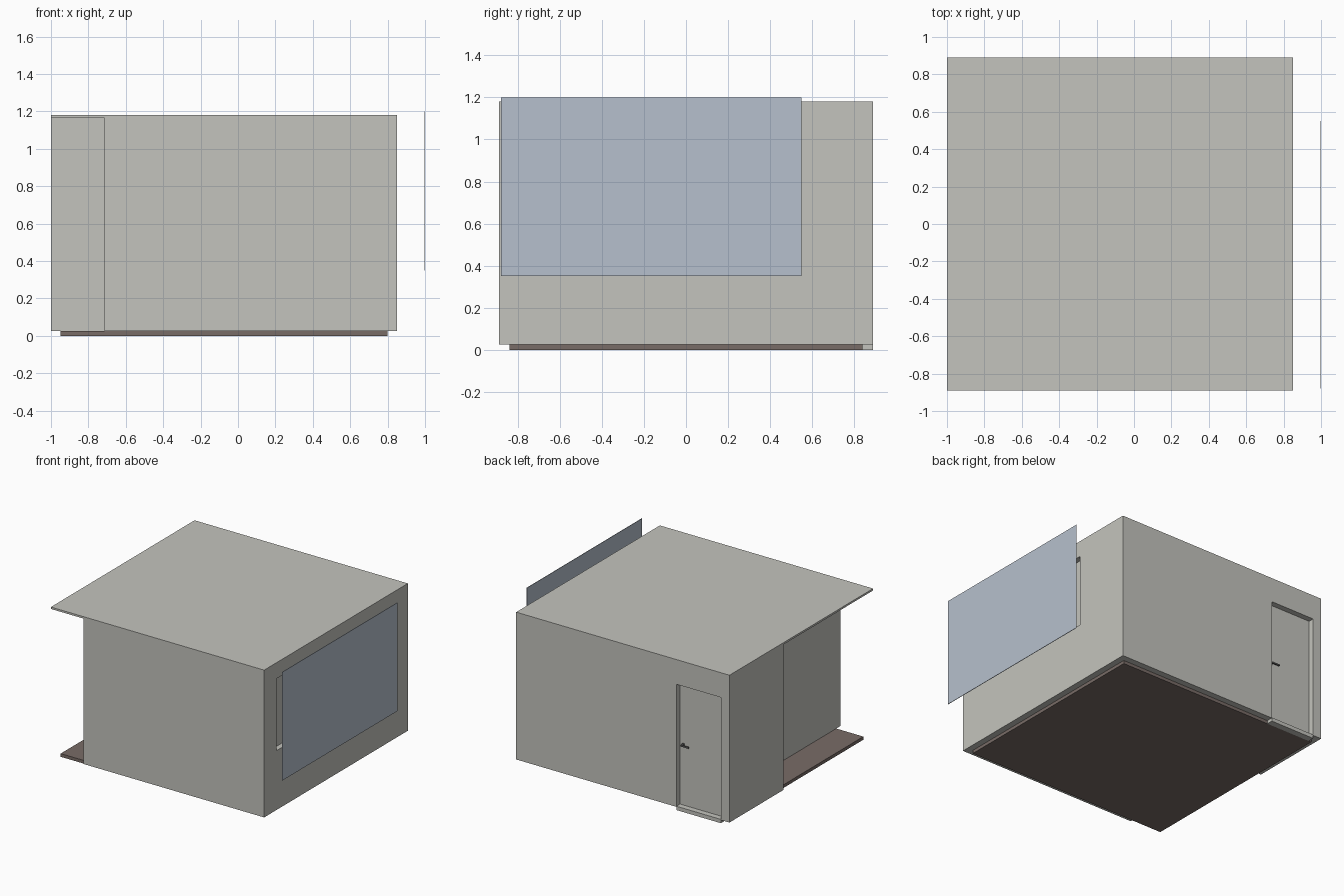
import bpy
import bmesh

cube = bpy.data.objects.get("Cube")
if cube:
    bpy.data.objects.remove(cube, do_unlink=True)


def material(name, rgb):
    mat = bpy.data.materials.new(name)
    mat.use_nodes = True
    colour = (*rgb, 1.0)
    mat.diffuse_color = colour
    mat.node_tree.nodes["Principled BSDF"].inputs["Base Color"].default_value = colour
    return mat


PLASTER = material("pale_grey_plaster", (0.55, 0.55, 0.51))
TIMBER = material("brown_floor", (0.19, 0.15, 0.135))
GLASS = material("pale_blue_glass", (0.47, 0.53, 0.61))
METAL = material("dark_grey_metal", (0.14, 0.14, 0.14))


def box(name, x, y, z, mat):
    """Box spanning the given (low, high) range on each axis."""
    mesh = bpy.data.meshes.new(name)
    bm = bmesh.new()
    bmesh.ops.create_cube(bm, size=1)
    for v in bm.verts:
        v.co = [low + (c + 0.5) * (high - low)
                for c, (low, high) in zip(v.co, (x, y, z))]
    bm.to_mesh(mesh)
    bm.free()
    mesh.materials.append(mat)
    obj = bpy.data.objects.new(name, mesh)
    bpy.context.collection.objects.link(obj)
    return obj


def carve(target, cutters):
    """Subtract the cutters, bake the result and remove them."""
    for cutter in cutters:
        cutter.hide_render = True
        mod = target.modifiers.new(cutter.name, "BOOLEAN")
        mod.operation = "DIFFERENCE"
        mod.solver = "EXACT"
        mod.object = cutter
    graph = bpy.context.evaluated_depsgraph_get()
    graph.update()
    mesh = bpy.data.meshes.new_from_object(target.evaluated_get(graph))
    target.modifiers.clear()
    target.data = mesh
    for cutter in cutters:
        bpy.data.objects.remove(cutter, do_unlink=True)


# Shared outlines
BASE = 0.025
BACK = 0.89
DOOR_X = (-0.926, -0.54)
DOOR_FACE = 0.845
WINDOW_Y = (-0.74, 0.41)
WINDOW_Z = (0.49, 1.055)

# House body: roof and walls in one, with open porch, door and window recesses
house = box("house_walls_and_roof", (-1, 0.85), (-BACK, BACK), (BASE, 1.18), PLASTER)
carve(house, [
    box("porch_cutter", (-1.1, -0.715), (-1, 0.22), (-0.1, 1.165), PLASTER),
    box("door_cutter", DOOR_X, (0.835, 1), (-0.1, 0.986), PLASTER),
    box("window_cutter", (0.80, 1), WINDOW_Y, WINDOW_Z, PLASTER),
])

# Floor slab, showing as the porch deck
box("floor_slab", (-0.95, 0.80), (-0.84, 0.84), (0, BASE), TIMBER)

# Back door with threshold
box("door_leaf", DOOR_X, (0.83, DOOR_FACE), (BASE, 0.986), PLASTER)
box("door_threshold", DOOR_X, (0.84, BACK), (0, 0.03), PLASTER)

# Door handle: rose, neck and lever
box("handle_rose", (-0.578, -0.558), (DOOR_FACE, 0.85), (0.49, 0.515), METAL)
box("handle_neck", (-0.573, -0.563), (DOOR_FACE, 0.87), (0.497, 0.508), METAL)
box("handle_lever", (-0.63, -0.563), (0.862, 0.872), (0.497, 0.508), METAL)

# Window: recessed panel and the large pane standing off the wall
box("window_back_panel", (0.795, 0.808), WINDOW_Y, WINDOW_Z, PLASTER)
box("window_pane", (0.996, 1.0), (-0.88, 0.55), (0.35, 1.2), GLASS)
